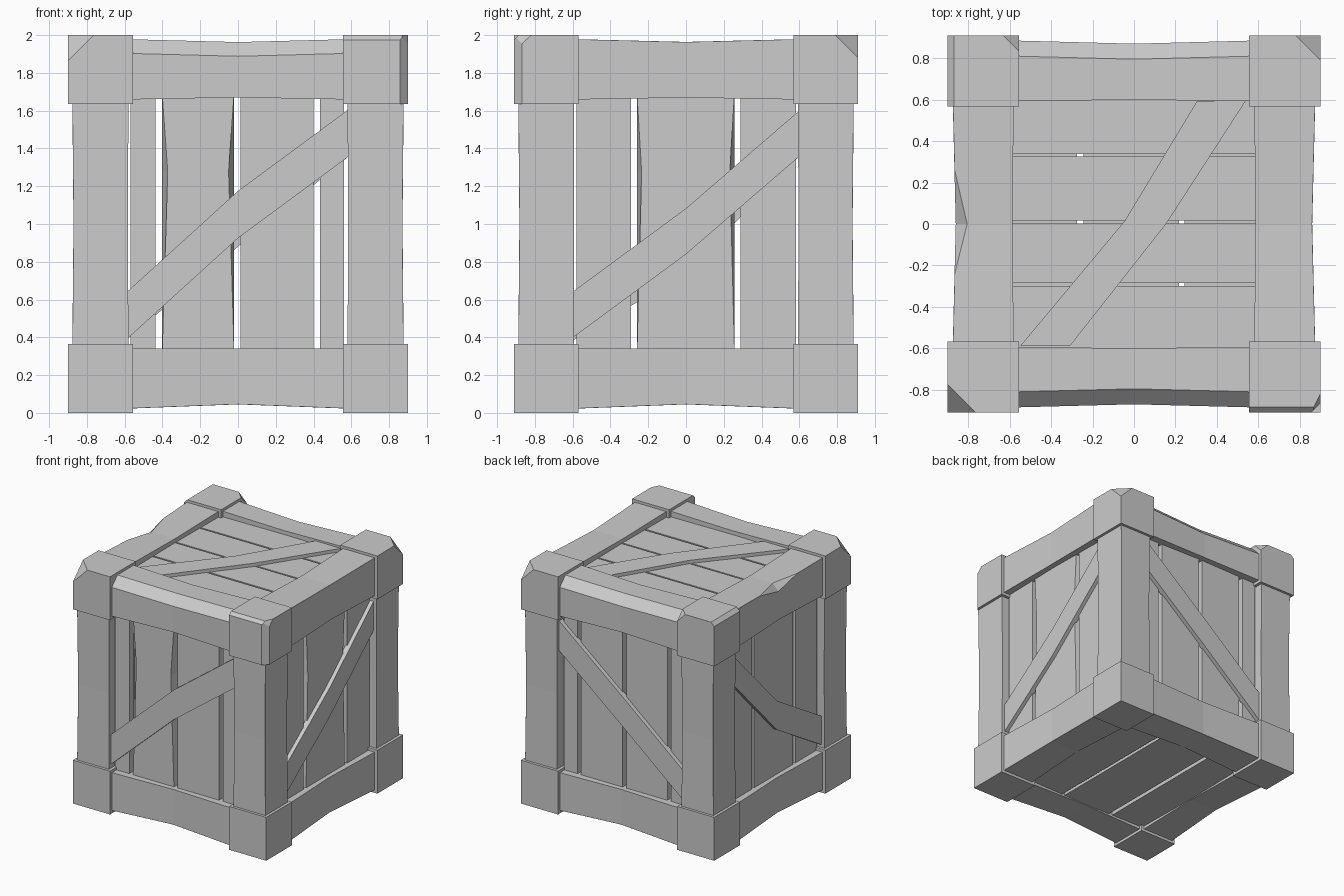
import bpy, bmesh
from mathutils import Vector

cube = bpy.data.objects.get("Cube")
if cube:
    bpy.data.objects.remove(cube, do_unlink=True)

grey = bpy.data.materials.new("crate_grey")
grey.use_nodes = True
COLOR = (0.6, 0.6, 0.6, 1)
grey.diffuse_color = COLOR
grey.node_tree.nodes["Principled BSDF"].inputs["Base Color"].default_value = COLOR


def finish(bm, name):
    bmesh.ops.recalc_face_normals(bm, faces=bm.faces)
    mesh = bpy.data.meshes.new(name)
    bm.to_mesh(mesh)
    bm.free()
    mesh.materials.append(grey)
    obj = bpy.data.objects.new(name, mesh)
    bpy.context.collection.objects.link(obj)


def loft(name, rings):
    """Solid skin through matching rings of points, capped at both ends."""
    bm = bmesh.new()
    rows = [[bm.verts.new(p) for p in ring] for ring in rings]
    n = len(rows[0])
    for r, s in zip(rows, rows[1:]):
        for i in range(n):
            j = (i + 1) % n
            bm.faces.new((r[i], r[j], s[j], s[i]))
    bm.faces.new(rows[0])
    bm.faces.new(rows[-1])
    finish(bm, name)


# Corner blocks, with chipped corners and edges on the upper four
HALF = Vector((0.9, 0.91, 1.0))
SIZE = Vector((0.345, 0.342, 0.365))


def corner_block(name, sx, sy, sz, cuts=()):
    sign = Vector((sx, sy, sz))
    bm = bmesh.new()
    bmesh.ops.create_cube(bm, size=1)
    for v in bm.verts:
        v.co = Vector([sign[i] * (HALF[i] - SIZE[i] / 2) + v.co[i] * SIZE[i] for i in range(3)])
        v.co.z += 1
    for normal, depth in cuts:
        n = Vector(normal)
        corner = Vector([(HALF[i] if n[i] * sign[i] >= 0 else HALF[i] - SIZE[i]) * sign[i]
                         for i in range(3)]) + Vector((0, 0, 1))
        drop = Vector((0, 0, depth)) if n.z else Vector((sx * depth, 0, 0))
        geom = bm.verts[:] + bm.edges[:] + bm.faces[:]
        cut = bmesh.ops.bisect_plane(bm, geom=geom, plane_co=corner - drop,
                                     plane_no=n, clear_outer=True)
        edges = [e for e in cut["geom_cut"] if isinstance(e, bmesh.types.BMEdge)]
        bmesh.ops.edgeloop_fill(bm, edges=edges)
    finish(bm, name)


CHIPS = {
    (-1, -1): [((-1, -1, 1), 0.135)],
    (1, 1): [((1, 1, 1), 0.118)],
    (1, -1): [((1, -1, 0), 0.042), ((0, -1, 1), 0.025), ((2, -1, 1.06), 0.085)],
    (-1, 1): [((-1, 0, 1), 0.03), ((1, 1, 1), 0.075)],
}
for (sx, sy), cuts in CHIPS.items():
    label = ("front" if sy < 0 else "back") + ("_left" if sx > 0 else "_right")
    corner_block("top_corner_" + label, sx, sy, 1, cuts)
    corner_block("bottom_corner_" + label, sx, sy, -1)

# Frame beams, waisted towards the middle: outer and inner reach per axis
OUTER = (0.877, 0.888, 0.98)
INNER = (0.58, 0.592, 0.658)


def beam(name, axis, signs, waist, stations):
    u, v = [i for i in range(3) if i != axis]
    rings = []
    for t, chamfer in stations:
        w = waist * (1 - abs(t) / 0.65)
        ou, ov = OUTER[u] - w, OUTER[v] - w
        iu = INNER[u] + w * 0.5
        iv = INNER[v] + (w * 0.7 if signs[1] > 0 else 0)
        ring = []
        for a, b in ((iu, iv), (ou, iv), (ou, ov - chamfer), (ou - chamfer, ov), (iu, ov)):
            p = Vector()
            p[axis], p[u], p[v] = t, a * signs[0], b * signs[1]
            p.z += 1
            ring.append(p)
        rings.append(ring)
    loft(name, rings)


def plain(c):
    return [(-0.65, c), (0, c), (0.65, c)]


TINY = 0.001
NOTCHED = [(-0.65, TINY), (-0.24, TINY), (0, 0.055), (0.26, TINY), (0.65, TINY)]
for s, side in ((-1, "front"), (1, "back")):
    beam("top_beam_" + side, 0, (s, 1), 0.017, plain(0.075))
    beam("bottom_beam_" + side, 0, (s, -1), 0.025, plain(TINY))
for s, side in ((1, "left"), (-1, "right")):
    beam("top_beam_" + side, 1, (s, 1), 0.016, NOTCHED if s < 0 else plain(TINY))
    beam("bottom_beam_" + side, 1, (s, -1), 0.025, plain(TINY))
    for t, end in ((-1, "front"), (1, "back")):
        beam("post_" + end + "_" + side, 2, (s, t), 0.006, plain(TINY))

# Each wall maps (across, up, inset from the outer face) into space
WALLS = {
    "front": lambda a, b, i: (a, i - 0.91, b),
    "back": lambda a, b, i: (a, 0.91 - i, b),
    "left": lambda a, b, i: (0.9 - i, a, b),
    "right": lambda a, b, i: (i - 0.9, a, b),
    "top": lambda a, b, i: (b, a, 2 - i),
    "bottom": lambda a, b, i: (a, b, i),
}


def plank(name, wall, span, length, inset, worn=0.0):
    """Board whose outer face may be worn back on its long edges."""
    (a0, a1), (b0, b1) = span, length
    peak = b0 + (b1 - b0) * 0.7

    def outline(k, i):
        pts = [(a0, b0), (a1, b0), (a1 - k, peak), (a1, b1), (a0, b1), (a0 + k, peak)]
        return [WALLS[wall](a, b, i) for a, b in pts]
    loft(name, [outline(worn, inset), outline(0, inset + 0.06)])


FOUR = [(-0.568, -0.437), (-0.402, -0.02), (0.014, 0.4), (0.434, 0.56)]
THREE = [(-0.58, -0.29), (-0.26, 0.257), (0.288, 0.582)]
ACROSS_TOP = [(-0.62, -0.3), (-0.285, 0.003), (0.016, 0.325), (0.339, 0.62)]
ACROSS_BOTTOM = [(-0.62, -0.275), (-0.243, 0.218), (0.245, 0.62)]
SIDE, LID = (0.3, 1.7), (-0.62, 0.62)
for wall, spans, length, inset, worn in (
        ("front", FOUR, SIDE, 0.088, 0.03), ("back", FOUR, SIDE, 0.088, 0),
        ("left", THREE, SIDE, 0.085, 0.025), ("right", THREE, SIDE, 0.085, 0),
        ("top", ACROSS_TOP, LID, 0.07, 0), ("bottom", ACROSS_BOTTOM, LID, 0.05, 0)):
    for k, span in enumerate(spans):
        plank(f"{wall}_plank_{k + 1}", wall, span, length, inset, worn if k == 1 else 0)


# Diagonal braces, slightly bent at the middle
def brace(wall, outline, inset):
    loft(wall + "_brace", [[WALLS[wall](a, b, i) for a, b in outline] for i in (inset, 0.1)])


for wall, reach, low, mid, high, width in (
        ("front", 0.583, 0.395, 0.925, 1.355, 0.25), ("back", 0.583, 0.395, 0.88, 1.355, 0.25),
        ("left", 0.597, 0.4, 0.84, 1.355, 0.243), ("right", 0.597, 0.385, 0.74, 1.355, 0.243)):
    lower = [(-reach, low), (0, mid), (reach, high)]
    brace(wall, lower + [(a, b + width) for a, b in reversed(lower)], 0.052)
brace("top", [(-0.59, -0.55), (0.015, -0.045), (0.595, 0.305),
              (0.595, 0.54), (0.0, 0.155), (-0.59, -0.31)], 0.042)
